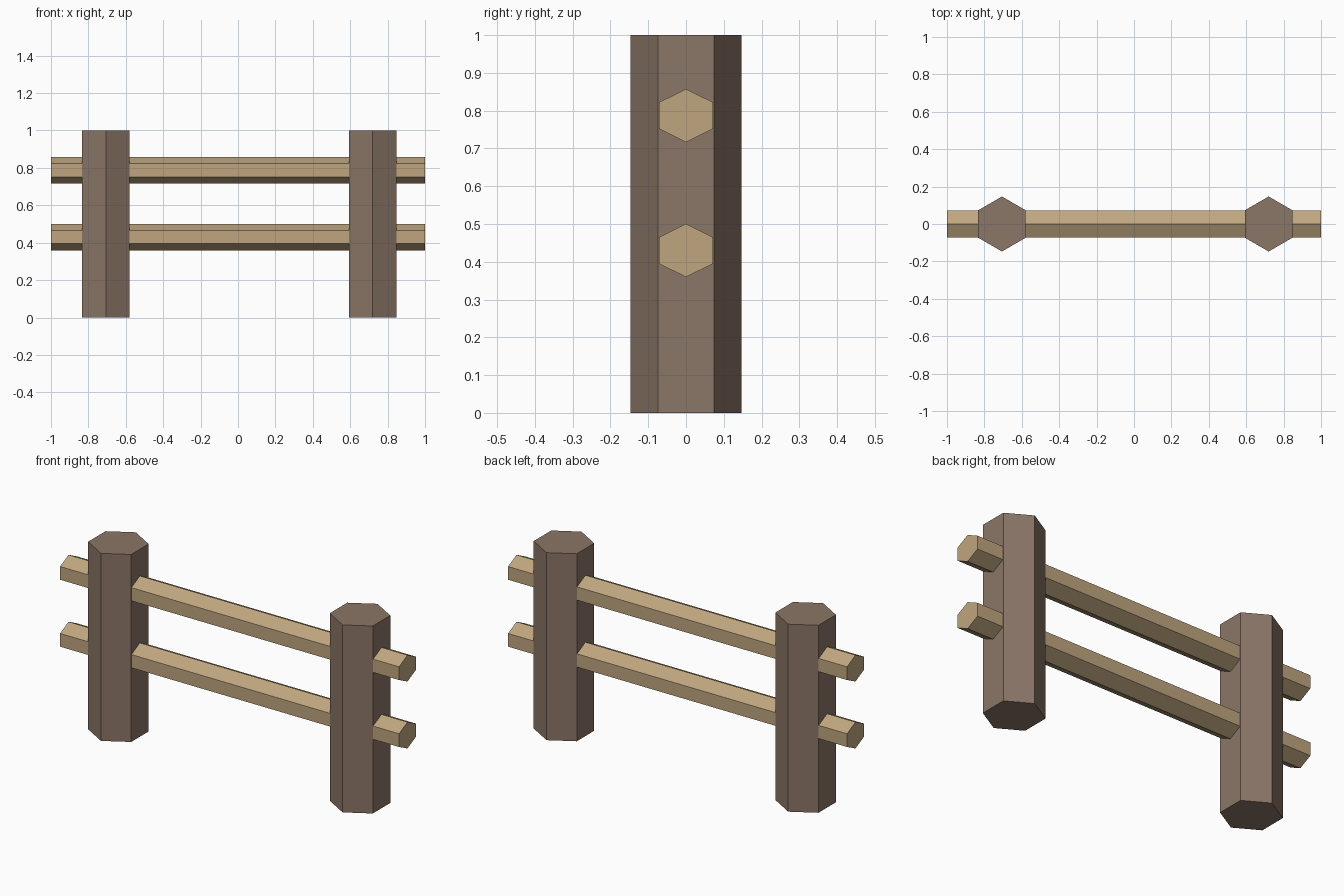
import bpy, bmesh, math
from mathutils import Matrix

if "Cube" in bpy.data.objects:
    bpy.data.objects.remove(bpy.data.objects["Cube"])


def material(name, color):
    mat = bpy.data.materials.new(name)
    mat.diffuse_color = (*color, 1)
    mat.use_nodes = True
    mat.node_tree.nodes["Principled BSDF"].inputs["Base Color"].default_value = mat.diffuse_color
    return mat


def hex_prism(name, half_width, half_depth, length, matrix, mat):
    """Six-sided prism along local z, with its points on local +y and -y."""
    bm = bmesh.new()
    ring = []
    for i in range(6):
        a = math.radians(90 + 60 * i)
        x = half_width * math.cos(a) / math.cos(math.radians(30))
        ring.append(bm.verts.new((x, half_depth * math.sin(a), -length / 2)))
    base = bm.faces.new(ring)
    top = bmesh.ops.extrude_face_region(bm, geom=[base])["geom"]
    bmesh.ops.translate(bm, vec=(0, 0, length),
                        verts=[v for v in top if isinstance(v, bmesh.types.BMVert)])
    bm.transform(matrix)
    bmesh.ops.recalc_face_normals(bm, faces=bm.faces)
    mesh = bpy.data.meshes.new(name)
    bm.to_mesh(mesh)
    bm.free()
    mesh.materials.append(mat)
    obj = bpy.data.objects.new(name, mesh)
    bpy.context.collection.objects.link(obj)
    return obj


post_wood = material("post_wood", (0.26, 0.18, 0.135))
rail_wood = material("rail_wood", (0.52, 0.38, 0.215))

# Upright posts
for name, x in (("left_post", -0.706), ("right_post", 0.72)):
    hex_prism(name, 0.127, 0.147, 1.0, Matrix.Translation((x, 0, 0.5)), post_wood)

# Rails running through both posts: local z -> x, local y -> z
lay_down = Matrix(((0, 0, 1, 0), (1, 0, 0, 0), (0, 1, 0, 0), (0, 0, 0, 1)))
for name, z in (("lower_rail", 0.43), ("upper_rail", 0.787)):
    hex_prism(name, 0.071, 0.0705, 2.0, Matrix.Translation((0, 0, z)) @ lay_down, rail_wood)
